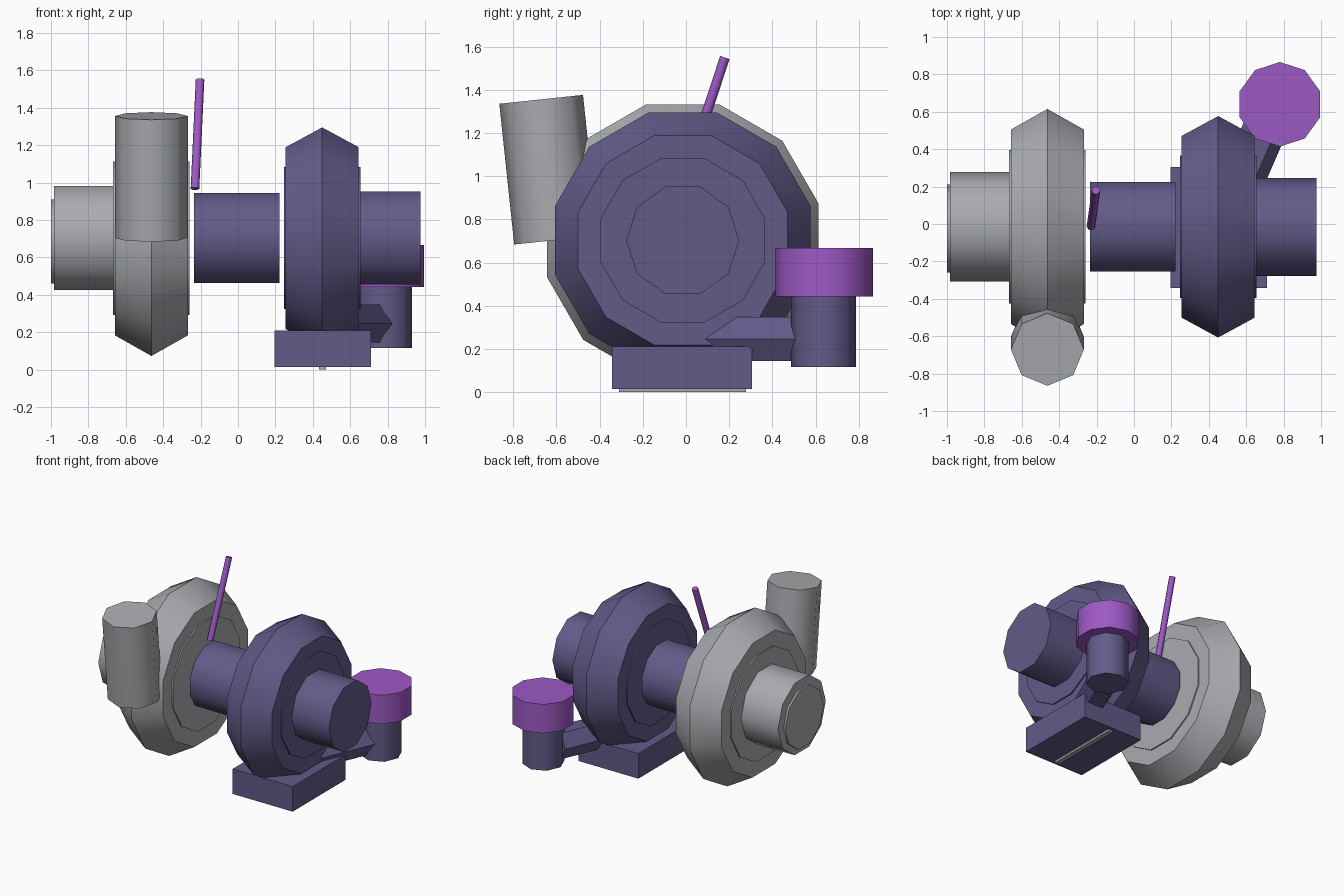
import bpy, bmesh, math
from mathutils import Vector

if "Cube" in bpy.data.objects:
    bpy.data.objects.remove(bpy.data.objects["Cube"])


def material(name, rgb):
    m = bpy.data.materials.new(name)
    m.use_nodes = True
    m.diffuse_color = (*rgb, 1)
    m.node_tree.nodes["Principled BSDF"].inputs["Base Color"].default_value = (*rgb, 1)
    return m


GREY = material("grey metal", (0.40, 0.41, 0.43))
SLATE = material("slate purple", (0.125, 0.103, 0.25))
VIOLET = material("bright violet", (0.34, 0.10, 0.56))


def finish(name, bm, mat, smooth):
    bmesh.ops.recalc_face_normals(bm, faces=bm.faces)
    mesh = bpy.data.meshes.new(name)
    bm.to_mesh(mesh)
    bm.free()
    mesh.materials.append(mat)
    ob = bpy.data.objects.new(name, mesh)
    bpy.context.collection.objects.link(ob)
    if smooth:
        bpy.ops.object.select_all(action="DESELECT")
        ob.select_set(True)
        bpy.context.view_layer.objects.active = ob
        bpy.ops.object.shade_smooth_by_angle(angle=math.radians(50))
    return ob


def turned(name, mat, start, axis, rings, sides, phase=0.0, smooth=True):
    """Capped solid of revolution; rings are (distance along axis, corner radius)."""
    start, w = Vector(start), Vector(axis).normalized()
    u = Vector((1, 0, 0)) if w.z > 0.8 else Vector((0, 0, 1)).cross(w).normalized()
    v = w.cross(u)
    bm = bmesh.new()
    loops = []
    for d, r in rings:
        loop = []
        for i in range(sides):
            a = math.radians(phase) + math.tau * i / sides
            loop.append(bm.verts.new(start + w * d + (u * math.cos(a) + v * math.sin(a)) * r))
        loops.append(loop)
    for a, b in zip(loops, loops[1:]):
        for i in range(sides):
            j = (i + 1) % sides
            bm.faces.new((a[i], a[j], b[j], b[i]))
    bm.faces.new(loops[0])
    bm.faces.new(loops[-1])
    return finish(name, bm, mat, smooth)


def rod(name, mat, a, b, radius, sides, phase=0.0):
    a, b = Vector(a), Vector(b)
    return turned(name, mat, a, b - a, [(0, radius), ((b - a).length, radius)], sides, phase)


def box(name, mat, lo, hi):
    bm = bmesh.new()
    bmesh.ops.create_cube(bm, size=1)
    for vert in bm.verts:
        vert.co = [(l + h) / 2 + c * (h - l) for c, l, h in zip(vert.co, lo, hi)]
    return finish(name, bm, mat, False)


CY, CZ = -0.015, 0.703            # shared shaft axis
FLAT = 1 / math.cos(math.pi / 12)  # flat-to-corner factor for twelve sides


def housing(prefix, mat, x, rim, side, plate):
    """Ridged scroll housing with a thin cover plate on both sides."""
    turned(prefix + "_housing", mat, (x, CY, CZ), (1, 0, 0),
           [(-0.195, side * FLAT), (0, rim * FLAT), (0.195, side * FLAT)], 12, 15)
    rod(prefix + "_cover_plates", mat, (x - 0.205, CY, CZ), (x + 0.205, CY, CZ),
        plate * FLAT, 12, 15)


# Scroll housings
housing("turbine", SLATE, 0.45, 0.592, 0.486, 0.38)
housing("compressor", GREY, -0.463, 0.63, 0.52, 0.41)

# Pipes along the shaft axis
rod("center_section", SLATE, (-0.235, CY, CZ), (0.222, CY, CZ), 0.24 * FLAT, 12, 15)
rod("turbine_pipe", SLATE, (0.45, CY, CZ), (0.975, CY, CZ), 0.262, 10)
rod("compressor_inlet", GREY, (-0.985, CY, CZ), (-0.463, CY, CZ), 0.293, 10)
rod("inlet_end_plate", GREY, (-1.0, -0.025, 0.685), (-0.98, -0.025, 0.685), 0.235, 10)

# Tilted compressor outlet
rod("compressor_outlet", GREY, (-0.463, -0.602, 0.704), (-0.463, -0.671, 1.356), 0.195, 8)

# Oil line above the center section
rod("oil_line", VIOLET, (-0.23, -0.012, 0.967), (-0.203, 0.18, 1.55), 0.023, 8)

# Mounting foot with a narrow strip underneath
box("mounting_foot", SLATE, (0.195, -0.343, 0.015), (0.71, 0.306, 0.21))
box("foot_strip", GREY, (0.432, -0.31, 0.0), (0.47, 0.278, 0.02))

# Wastegate: arm, canister and lid
rod("wastegate_arm", SLATE, (0.505, 0.06, 0.246), (0.72, 0.557, 0.246), 0.117, 6)
rod("wastegate_canister", SLATE, (0.78, 0.637, 0.115), (0.78, 0.637, 0.46), 0.15, 8)
rod("wastegate_lid", VIOLET, (0.78, 0.64, 0.443), (0.78, 0.64, 0.667), 0.226, 10, 90)
